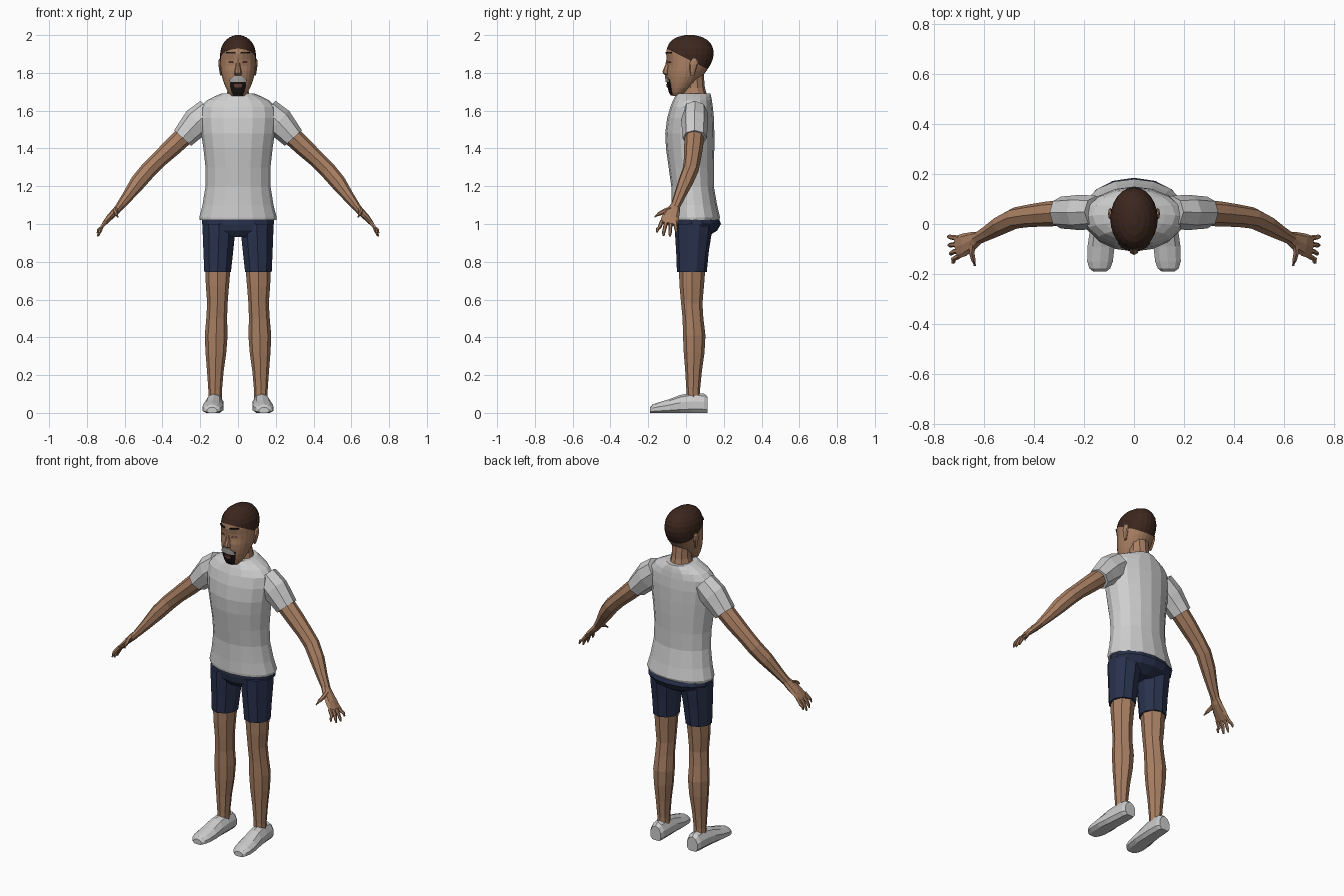
import bpy, bmesh, math
from mathutils import Vector
from mathutils.bvhtree import BVHTree


def material(name, rgb):
    m = bpy.data.materials.new(name)
    m.diffuse_color = (*rgb, 1)
    return m


SKIN = material("skin", (0.40, 0.215, 0.125))
SHIRT = material("light_grey_cloth", (0.62, 0.62, 0.62))
NAVY = material("navy_cloth", (0.022, 0.032, 0.075))
HAIR = material("dark_brown_hair", (0.045, 0.02, 0.013))
BEARD = material("black_hair", (0.01, 0.007, 0.006))
GREY = material("grey_hair", (0.42, 0.40, 0.38))
SHOE = material("shoe_grey", (0.60, 0.60, 0.60))
LIP = material("lip", (0.16, 0.06, 0.045))


def finish(name, bm, *mats):
    bmesh.ops.recalc_face_normals(bm, faces=bm.faces)
    me = bpy.data.meshes.new(name)
    bm.to_mesh(me)
    bm.free()
    for m in mats:
        me.materials.append(m)
    ob = bpy.data.objects.new(name, me)
    bpy.context.collection.objects.link(ob)
    return ob


def loft(rings):
    """Skin closed rings of points and cap both ends."""
    bm = bmesh.new()
    vs = [[bm.verts.new(p) for p in r] for r in rings]
    n = len(vs[0])
    for a, b in zip(vs, vs[1:]):
        for i in range(n):
            j = (i + 1) % n
            bm.faces.new((a[i], a[j], b[j], b[i]))
    bm.faces.new(vs[0])
    bm.faces.new(vs[-1])
    return bm


def tube(pts, n=8, axis=None, s=1):
    """Rings along a path of (x, y, z, radius_u, radius_v)."""
    c = [Vector(p[:3]) for p in pts]
    rings = []
    for i, p in enumerate(pts):
        t = axis or (c[min(i + 1, len(c) - 1)] - c[max(i - 1, 0)]).normalized()
        hint = Vector((0, 0, 1)) if abs(t.y) > 0.8 else Vector((0, 1, 0))
        u = (hint - t * hint.dot(t)).normalized()
        v = t.cross(u)
        ring = []
        for k in range(n):
            a = math.tau * k / n
            q = c[i] + u * p[3] * math.cos(a) + v * p[4] * math.sin(a)
            ring.append((q.x * s, q.y, q.z))
        rings.append(ring)
    return loft(rings)


def stack(rows, n, s=1):
    """Horizontal rings from rows of (z, x0, x1, y0, y1)."""
    return tube([((x0 + x1) / 2, (y0 + y1) / 2, z, (y1 - y0) / 2, (x1 - x0) / 2)
                 for z, x0, x1, y0, y1 in rows], n, Vector((0, 0, 1)), s)


def sym(rows):
    return [(z, -w, w, y0, y1) for z, w, y0, y1 in rows]


# Shirt body
finish("shirt", stack(sym([
    (1.02, .202, -.078, .175), (1.035, .205, -.08, .18), (1.10, .188, -.078, .165),
    (1.20, .172, -.078, .147), (1.30, .172, -.092, .147), (1.40, .183, -.106, .150),
    (1.48, .195, -.110, .150), (1.56, .203, -.100, .148), (1.62, .198, -.083, .142),
    (1.655, .165, -.068, .137), (1.675, .125, -.058, .133), (1.692, .085, -.05, .128)]), 16), SHIRT)

# Shorts seat
finish("shorts_seat", stack(sym([
    (1.04, .195, -.065, .17), (1.0, .195, -.066, .185), (.965, .17, -.06, .165),
    (.932, .10, -.035, .11)]), 14), NAVY)

# Neck
finish("neck", stack(sym([
    (1.66, .068, -.03, .118), (1.72, .056, -.015, .100), (1.78, .054, -.01, .095),
    (1.85, .052, -.01, .095)]), 10), SKIN)

# Head, cut along the hairline so the hair is its own faces
head = stack(sym([
    (1.678, .034, -.072, -.03), (1.695, .050, -.083, .0), (1.72, .064, -.09, .03),
    (1.75, .076, -.096, .06), (1.78, .085, -.099, .085), (1.81, .091, -.100, .108),
    (1.84, .094, -.100, .128), (1.87, .095, -.102, .141), (1.90, .095, -.105, .147),
    (1.93, .090, -.101, .143), (1.955, .079, -.090, .131), (1.975, .063, -.073, .112),
    (1.99, .042, -.046, .084), (2.0, .014, -.005, .045)]), 24)
for v in head.verts:  # eye sockets
    d = math.hypot((abs(v.co.x) - .038) / .03, (v.co.z - 1.855) / .03)
    if v.co.y < 0 and d < 1:
        v.co.y += .012 * (1 - d)
p0, normal = Vector((0, -.1, 1.928)), Vector((0, .5, 1)).normalized()
bmesh.ops.bisect_plane(head, geom=head.verts[:] + head.edges[:] + head.faces[:],
                       plane_co=p0, plane_no=normal)
for f in head.faces:
    f.material_index = int((f.calc_center_median() - p0).dot(normal) > 0)
bmesh.ops.recalc_face_normals(head, faces=head.faces)
face_tree = BVHTree.FromBMesh(head)
finish("head", head, SKIN, HAIR)


def face_patch(name, rows, mat, lift=.004, cols=6):
    """Thin sheet laid on the face; rows of (z, x0, x1)."""
    bm = bmesh.new()
    grid = []
    for z, x0, x1 in rows:
        line = []
        for i in range(cols + 1):
            x = x0 + (x1 - x0) * i / cols
            hit = face_tree.ray_cast(Vector((x, -1, z)), Vector((0, 1, 0)))[0]
            y = hit.y if hit else -.05
            line.append(bm.verts.new((x, y - lift, z)))
        grid.append(line)
    for a, b in zip(grid, grid[1:]):
        for i in range(cols):
            bm.faces.new((a[i], a[i + 1], b[i + 1], b[i]))
    ob = finish(name, bm, mat)
    sol = ob.modifiers.new("thickness", "SOLIDIFY")
    sol.thickness = .006
    sol.offset = 0


# Beard, lips and moustache
face_patch("beard", [(1.682, -.024, .024), (1.70, -.034, .034), (1.73, -.041, .041),
                     (1.765, -.043, .043)], BEARD)
face_patch("lips", [(1.722, -.014, .014), (1.732, -.022, .022), (1.742, -.018, .018)], LIP, .008)
face_patch("moustache", [(1.752, -.044, .044), (1.768, -.040, .040), (1.786, -.022, .022)], GREY, .009)

# Nose
finish("nose", stack(sym([
    (1.787, .012, -.108, -.08), (1.796, .021, -.122, -.08), (1.808, .018, -.124, -.08),
    (1.845, .011, -.109, -.08), (1.88, .009, -.102, -.08)]), 8), SKIN)

for s, side in ((1, "left"), (-1, "right")):
    # Brow, eye, ear
    face_patch(side + "_brow", [(1.903, .014 * s, .064 * s), (1.911, .018 * s, .060 * s)], BEARD)
    face_patch(side + "_eye", [(1.853, .024 * s, .050 * s), (1.859, .028 * s, .046 * s)], LIP, .001)
    finish(side + "_ear", stack([
        (1.785, .084, .094, .025, .042), (1.81, .084, .099, .02, .052), (1.845, .086, .104, .018, .064),
        (1.865, .088, .103, .024, .062), (1.875, .09, .098, .034, .052)], 8, s), SKIN)

    # Sleeve and arm
    finish(side + "_sleeve", tube([
        (.15, .048, 1.595, .065, .075), (.215, .046, 1.54, .071, .081),
        (.255, .046, 1.497, .067, .070), (.293, .046, 1.455, .064, .061)], 8, None, s), SHIRT)
    finish(side + "_arm", tube([
        (.27, .045, 1.48, .052, .052), (.35, .040, 1.405, .050, .049), (.42, .033, 1.34, .045, .044),
        (.475, .024, 1.285, .043, .044), (.53, -.003, 1.22, .040, .042), (.585, -.035, 1.145, .031, .030),
        (.632, -.060, 1.085, .025, .021)], 8, None, s), SKIN)

    # Hand
    finish(side + "_palm", tube([
        (.615, -.053, 1.105, .024, .020), (.645, -.068, 1.07, .037, .020),
        (.68, -.083, 1.035, .046, .017), (.71, -.093, 1.0, .046, .011)], 8, None, s), SKIN)
    for i, (tx, tz) in enumerate([(.728, .955), (.738, .937), (.743, .934), (.745, .952)]):
        y = -.128 + .0235 * i
        spread = -.026 + .011 * i
        finish(f"{side}_finger_{i + 1}", tube([
            (.70, y, 1.013, .011, .011), (.724, y + spread * .5, .98, .010, .010),
            (tx - .005, y + spread * .9, tz + .018, .009, .008),
            (tx, y + spread, tz, .005, .004)], 6, None, s), SKIN)
    finish(side + "_thumb", tube([
        (.645, -.08, 1.08, .014, .014), (.65, -.115, 1.068, .012, .012),
        (.643, -.145, 1.052, .010, .010), (.637, -.166, 1.037, .005, .005)], 6, None, s), SKIN)

    # Shorts leg and bare leg
    finish(side + "_shorts_leg", stack([
        (.745, .034, .182, -.048, .110), (.85, .022, .187, -.052, .120),
        (.945, .012, .191, -.058, .135), (1.0, .01, .193, -.06, .14)], 10, s), NAVY)
    finish(side + "_leg", stack([
        (.07, .086, .157, .002, .076), (.12, .085, .157, .002, .074), (.22, .076, .164, -.004, .084),
        (.32, .062, .172, -.012, .098), (.41, .055, .176, -.016, .103), (.50, .058, .168, -.018, .092),
        (.58, .055, .163, -.026, .087), (.67, .048, .170, -.034, .095),
        (.76, .040, .174, -.038, .102)], 8, s), SKIN)

    # Shoe with a flat sole
    shoe = tube([(x, y, top * .38, top * .62, w) for y, x, top, w in (
        (.115, .122, .085, .036), (.095, .122, .102, .045), (.03, .124, .106, .049),
        (-.03, .128, .095, .052), (-.09, .132, .072, .057), (-.15, .136, .054, .054),
        (-.178, .137, .044, .044), (-.19, .137, .03, .028))], 10, Vector((0, 1, 0)), s)
    for v in shoe.verts:
        v.co.z = max(v.co.z, 0)
    finish(side + "_shoe", shoe, SHOE)
